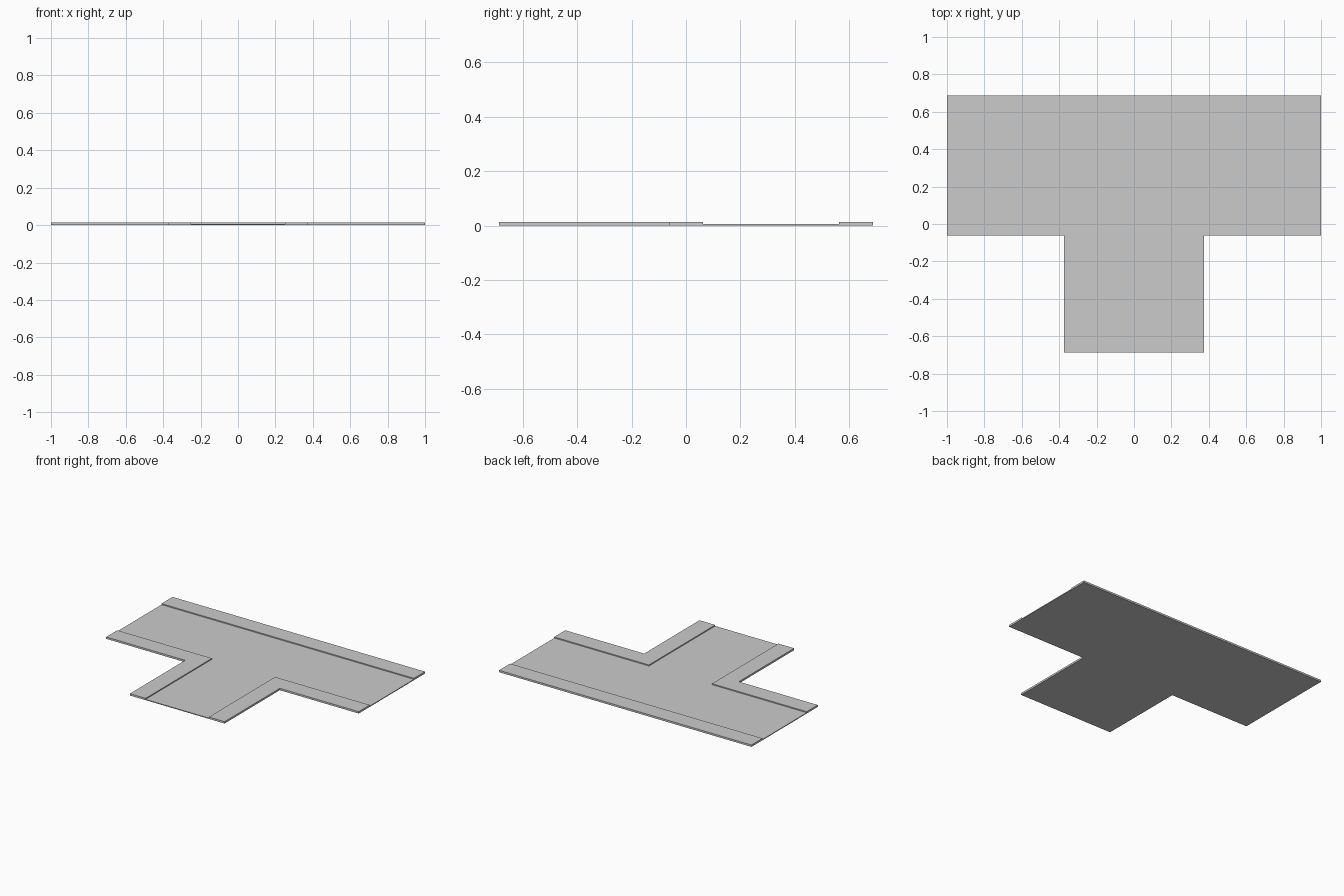
import bpy, bmesh

if "Cube" in bpy.data.objects:
    bpy.data.objects.remove(bpy.data.objects["Cube"])

ROAD_H, WALK_H = 0.006, 0.0135


def slab(name, outline, height):
    """Closed slab extruded upward from a flat outline on z = 0."""
    bm = bmesh.new()
    face = bm.faces.new([bm.verts.new((x, y, 0)) for x, y in outline])
    ext = bmesh.ops.extrude_face_region(bm, geom=[face], use_keep_orig=True)
    top = [v for v in ext["geom"] if isinstance(v, bmesh.types.BMVert)]
    bmesh.ops.translate(bm, verts=top, vec=(0, 0, height))
    bmesh.ops.recalc_face_normals(bm, faces=bm.faces[:])
    mesh = bpy.data.meshes.new(name)
    bm.to_mesh(mesh)
    bm.free()
    obj = bpy.data.objects.new(name, mesh)
    bpy.context.collection.objects.link(obj)
    return obj


# T-shaped roadway
slab("road_surface", [(-1, 0.0625), (-0.25, 0.0625), (-0.25, -0.6875),
                      (0.25, -0.6875), (0.25, 0.0625), (1, 0.0625),
                      (1, 0.5625), (-1, 0.5625)], ROAD_H)

# Straight pavement along the back
slab("back_sidewalk", [(-1, 0.5625), (1, 0.5625), (1, 0.6875), (-1, 0.6875)], WALK_H)

# L-shaped corner pavements, one on each side of the stem
for side, s in (("left", -1), ("right", 1)):
    slab(f"{side}_corner_sidewalk",
         [(s * x, y) for x, y in [(1, 0.0625), (0.25, 0.0625), (0.25, -0.6875),
                                  (0.375, -0.6875), (0.375, -0.0625), (1, -0.0625)]],
         WALK_H)
